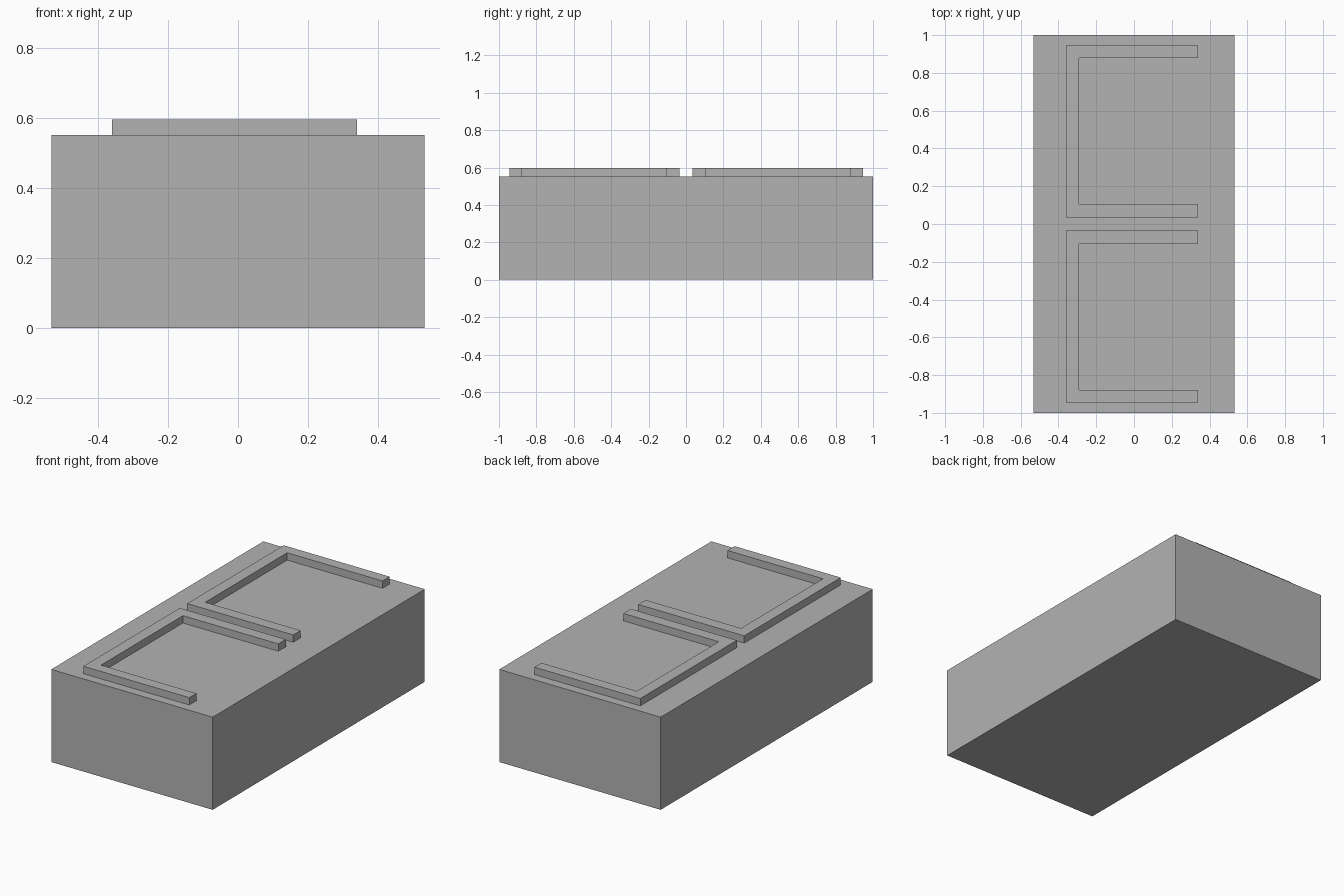
import bpy
import bmesh

cube = bpy.data.objects.get("Cube")
if cube:
    bpy.data.objects.remove(cube, do_unlink=True)

# Single plain grey
grey = bpy.data.materials.new("plain_grey")
grey.use_nodes = True
colour = (0.45, 0.45, 0.45, 1)
grey.diffuse_color = colour
grey.node_tree.nodes["Principled BSDF"].inputs["Base Color"].default_value = colour


def extrude_profile(name, outline, bottom, top):
    """Raise a flat outline into a solid between two heights."""
    bm = bmesh.new()
    face = bm.faces.new([bm.verts.new((x, y, bottom)) for x, y in outline])
    raised = bmesh.ops.extrude_face_region(bm, geom=[face], use_keep_orig=True)
    verts = [v for v in raised["geom"] if isinstance(v, bmesh.types.BMVert)]
    bmesh.ops.translate(bm, verts=verts, vec=(0, 0, top - bottom))
    bmesh.ops.recalc_face_normals(bm, faces=bm.faces)
    mesh = bpy.data.meshes.new(name)
    bm.to_mesh(mesh)
    bm.free()
    mesh.materials.append(grey)
    obj = bpy.data.objects.new(name, mesh)
    bpy.context.collection.objects.link(obj)
    return obj


# Base block
half_width, block_top = 0.533, 0.553
extrude_profile("base_block",
                [(-half_width, -1), (half_width, -1), (half_width, 1), (-half_width, 1)],
                0, block_top)

# Two raised C-shaped rims, open towards +x
back, spine, tip = -0.36, -0.29, 0.34
inner, inner_edge, outer_edge, outer = 0.035, 0.105, 0.878, 0.945
rim = [(back, inner), (tip, inner), (tip, inner_edge), (spine, inner_edge),
       (spine, outer_edge), (tip, outer_edge), (tip, outer), (back, outer)]
for name, side in (("rear_rim", 1), ("front_rim", -1)):
    extrude_profile(name, [(x, side * y) for x, y in rim], block_top, 0.597)
